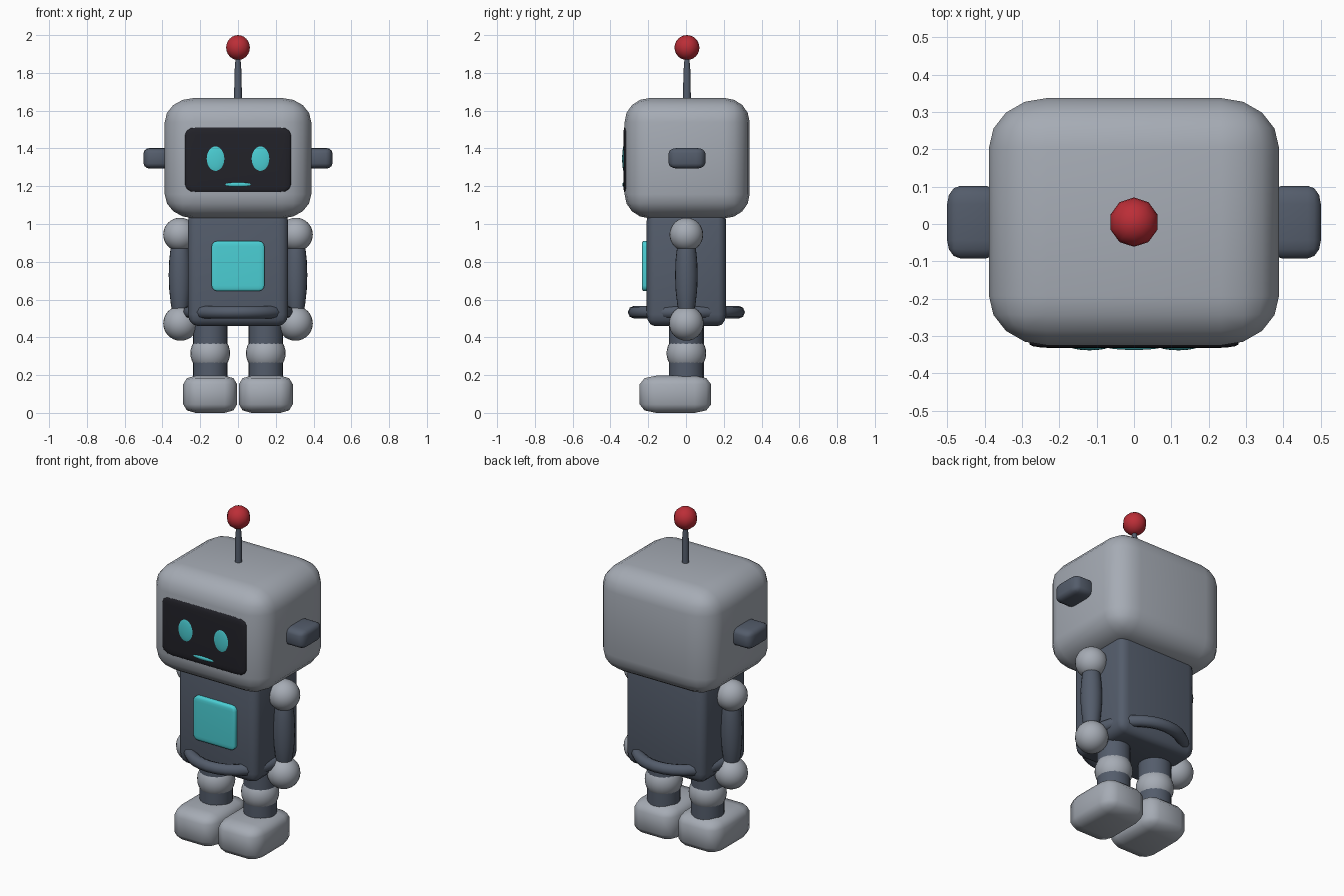
import bpy, bmesh, math
from mathutils import Matrix, Vector

if "Cube" in bpy.data.objects:
    bpy.data.objects.remove(bpy.data.objects["Cube"])


def mat(name, r, g, b):
    m = bpy.data.materials.new(name)
    m.diffuse_color = (r, g, b, 1)
    m.use_nodes = True
    m.node_tree.nodes["Principled BSDF"].inputs["Base Color"].default_value = m.diffuse_color
    return m


LIGHT = mat("light_grey", 0.38, 0.41, 0.46)
DARK = mat("slate_grey", 0.088, 0.108, 0.147)
CYAN = mat("cyan", 0.07, 0.62, 0.66)
BLACK = mat("screen_black", 0.016, 0.016, 0.022)
RED = mat("red", 0.50, 0.027, 0.038)


def finish(name, bm, material, loc, angle=60):
    """Turn a bmesh into a smooth-shaded object."""
    bmesh.ops.recalc_face_normals(bm, faces=bm.faces)
    me = bpy.data.meshes.new(name)
    bm.to_mesh(me)
    bm.free()
    me.materials.append(material)
    ob = bpy.data.objects.new(name, me)
    ob.location = loc
    bpy.context.collection.objects.link(ob)
    bpy.ops.object.select_all(action='DESELECT')
    ob.select_set(True)
    bpy.context.view_layer.objects.active = ob
    bpy.ops.object.shade_smooth_by_angle(angle=math.radians(angle))
    return ob


def rounded_box(name, material, lo, hi, frac, segs=3):
    """Box from corner lo to corner hi, rounded by a fraction of its size."""
    lo, hi = Vector(lo), Vector(hi)
    bm = bmesh.new()
    bmesh.ops.create_cube(bm, size=1)
    bmesh.ops.bevel(bm, geom=bm.edges[:], offset=frac, segments=segs,
                    profile=0.5, affect='EDGES', clamp_overlap=True)
    bmesh.ops.scale(bm, vec=hi - lo, verts=bm.verts)
    return finish(name, bm, material, (lo + hi) / 2)


def ball(name, material, loc, radii, segs=24, rings=16):
    bm = bmesh.new()
    bmesh.ops.create_uvsphere(bm, u_segments=segs, v_segments=rings, radius=1)
    bmesh.ops.scale(bm, vec=radii, verts=bm.verts)
    return finish(name, bm, material, loc)


def lathe(name, material, loc, profile, sides=20, closed=False):
    """Spin (radius, z) points around the z axis."""
    bm = bmesh.new()
    rings = []
    for r, z in profile:
        rings.append([bm.verts.new((r * math.cos(2 * math.pi * i / sides),
                                    r * math.sin(2 * math.pi * i / sides), z))
                      for i in range(sides)])
    pairs = list(zip(rings, rings[1:]))
    if closed:
        pairs.append((rings[-1], rings[0]))
    else:
        bm.faces.new(rings[0])
        bm.faces.new(rings[-1])
    for a, b in pairs:
        for i in range(sides):
            j = (i + 1) % sides
            bm.faces.new((a[i], a[j], b[j], b[i]))
    return finish(name, bm, material, loc)


# Head with screen face
rounded_box("head", LIGHT, (-0.388, -0.325, 1.03), (0.388, 0.337, 1.667), 0.2, 4)
rounded_box("face_screen", BLACK, (-0.28, -0.332, 1.165), (0.28, -0.25, 1.515), 0.12)
ball("mouth", CYAN, (0, -0.328, 1.209), (0.076, 0.009, 0.012))

# Antenna
lathe("antenna_rod", DARK, (0, 0.005, 0), [(0.021, 1.62), (0.019, 1.8), (0.012, 1.89)], 12)
ball("antenna_tip", RED, (0, 0.005, 1.934), (0.066, 0.066, 0.066), 10, 12)

# Torso, chest panel and waist ring
rounded_box("torso", DARK, (-0.265, -0.208, 0.46), (0.265, 0.212, 1.08), 0.1)
rounded_box("chest_panel", CYAN, (-0.14, -0.234, 0.645), (0.14, -0.17, 0.91), 0.11)
ring = [(0.273 + 0.034 * math.cos(k * math.pi / 4),
         0.533 + 0.034 * math.sin(k * math.pi / 4)) for k in range(8)]
waist = lathe("waist_ring", DARK, (0, 0.002, 0), ring, 32, closed=True)
waist.scale = (0.965, 1.01, 1)

for s, side in ((-1, "left"), (1, "right")):
    # Eye and ear
    ball(side + "_eye", CYAN, (s * 0.119, -0.325, 1.346), (0.056, 0.013, 0.077))
    xs = sorted((s * 0.36, s * 0.5))
    rounded_box(side + "_ear", DARK, (xs[0], -0.092, 1.293), (xs[1], 0.102, 1.403), 0.25)

    # Arm
    ball(side + "_shoulder", LIGHT, (s * 0.307, 0.002, 0.944), (0.089, 0.089, 0.089))
    lathe(side + "_arm", DARK, (s * 0.307, 0.002, 0),
          [(0.03, 0.50), (0.048, 0.57), (0.057, 0.65), (0.06, 0.73),
           (0.057, 0.81), (0.048, 0.89), (0.03, 0.95)])
    ball(side + "_hand", LIGHT, (s * 0.304, 0.002, 0.474), (0.092, 0.092, 0.092))

    # Leg with knee and foot
    lathe(side + "_leg", DARK, (s * 0.147, 0.002, 0), [(0.092, 0.12), (0.092, 0.52)])
    ball(side + "_knee", LIGHT, (s * 0.147, 0.002, 0.316), (0.105, 0.105, 0.105))
    xs = sorted((s * 0.005, s * 0.29))
    rounded_box(side + "_foot", LIGHT, (xs[0], -0.245, 0.0), (xs[1], 0.133, 0.197), 0.23, 2)
